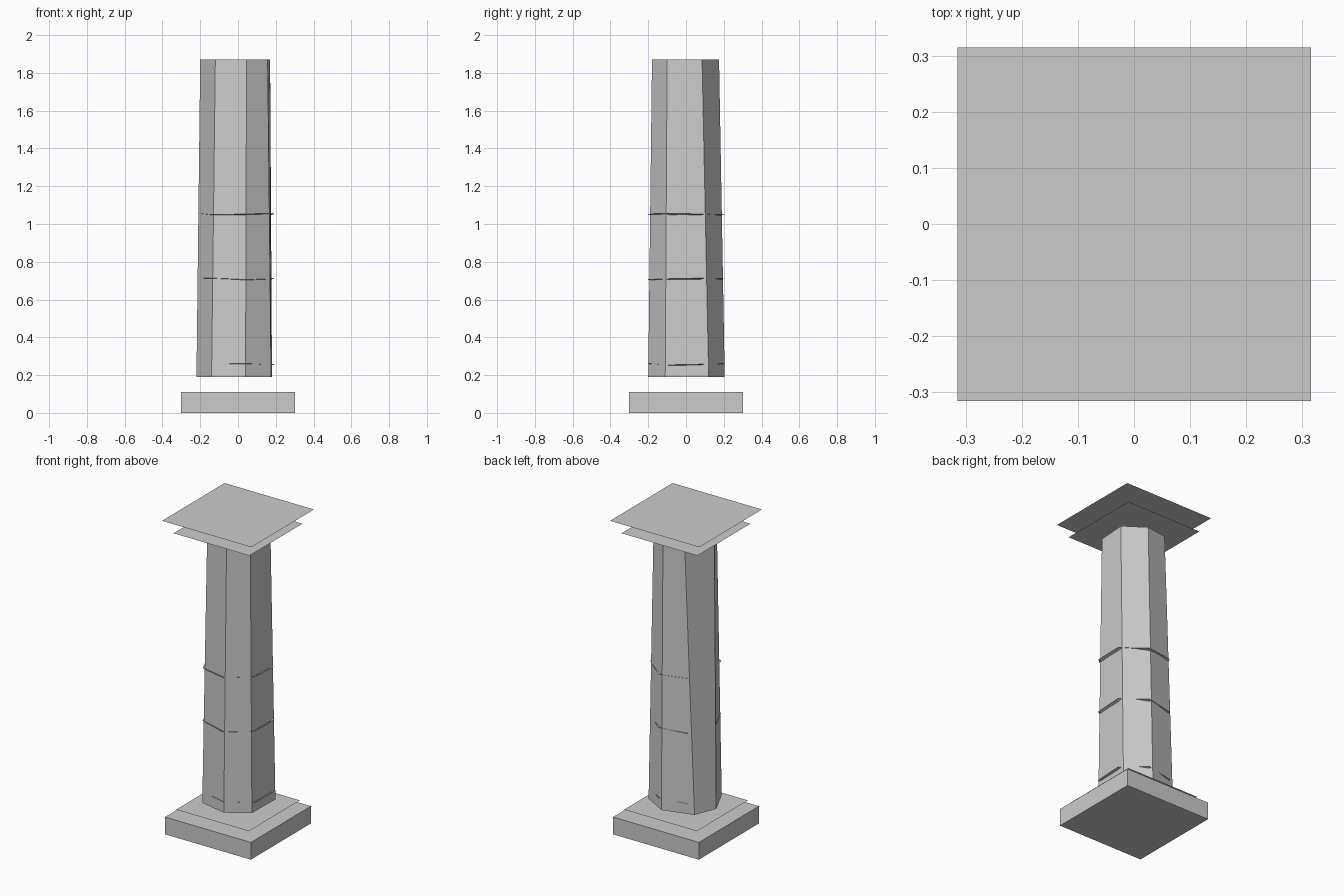
import bpy, math

if "Cube" in bpy.data.objects:
    bpy.data.objects.remove(bpy.data.objects["Cube"])


def make_mesh(name, verts, faces):
    mesh = bpy.data.meshes.new(name)
    mesh.from_pydata(verts, [], faces)
    mesh.update()
    obj = bpy.data.objects.new(name, mesh)
    bpy.context.collection.objects.link(obj)
    return obj


def strip(name, lower, upper):
    """Closed ribbon of quads between two loops of points."""
    n = len(lower)
    faces = [(i, (i + 1) % n, n + (i + 1) % n, n + i) for i in range(n)]
    return make_mesh(name, lower + upper, faces)


def plate(name, half, z):
    verts = [(-half, -half, z), (half, -half, z), (half, half, z), (-half, half, z)]
    return make_mesh(name, verts, [(0, 1, 2, 3)])


# Square plinth block
bpy.ops.mesh.primitive_cube_add(size=1, location=(0, 0, 0.055))
base = bpy.context.object
base.name = "plinth"
base.scale = (0.605, 0.605, 0.11)

# Thin square plates under and over the shaft
plate("plinth_plate", 0.257, 0.152)
plate("capital_plate", 0.267, 1.915)
plate("top_plate", 0.315, 2.0)

# Uneven seven-sided tapered shaft, open at the ends
bottom = [(0.04, -0.20), (0.175, -0.11), (0.18, 0.12), (0.03, 0.205),
          (-0.165, 0.15), (-0.22, 0.01), (-0.14, -0.16)]
top = [(0.045, -0.18), (0.157, -0.10), (0.17, 0.085), (0.04, 0.175),
       (-0.10, 0.155), (-0.20, 0.0), (-0.12, -0.14)]
strip("shaft", [(x, y, 0.19) for x, y in bottom], [(x, y, 1.87) for x, y in top])

# Rough seven-sided ledge rings around the shaft
rise = [0.012, 0.004, 0.008, 0.012, 0.008, 0.004, 0.012]
for k, z in enumerate((0.25, 0.702, 1.045)):
    inner, outer = [], []
    for i in range(7):
        a = math.radians(-79 + i * 360 / 7)
        c, s = math.cos(a), math.sin(a)
        inner.append((0.172 * c, 0.172 * s, z - 0.003))
        outer.append((0.211 * c, 0.211 * s, z + rise[(i + k) % 7]))
    strip(f"ledge_ring_{k + 1}", outer, inner)
